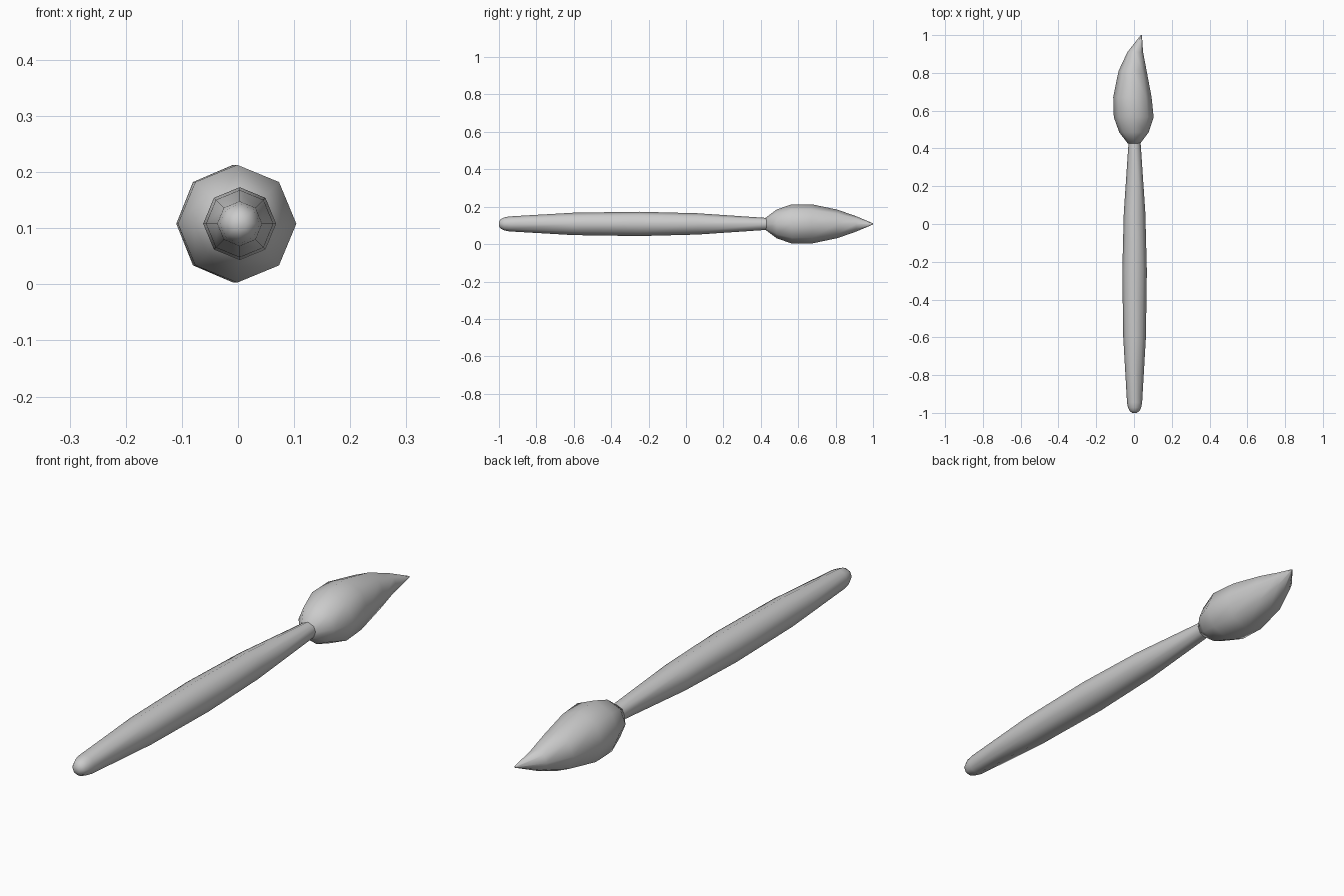
import bpy, bmesh, math

if "Cube" in bpy.data.objects:
    bpy.data.objects.remove(bpy.data.objects["Cube"])

AXIS_Z = 0.108
SIDES = 8


def loft(name, rings):
    """Skin eight-sided rings given as (y, centre x, half width, half height)."""
    bm = bmesh.new()
    loops = []
    for y, cx, rx, rz in rings:
        loops.append([bm.verts.new((cx + rx * math.cos(a), y, AXIS_Z + rz * math.sin(a)))
                      for a in (2 * math.pi * i / SIDES for i in range(SIDES))])
    for a, b in zip(loops, loops[1:]):
        for i in range(SIDES):
            j = (i + 1) % SIDES
            bm.faces.new((a[i], a[j], b[j], b[i]))
    bm.faces.new(loops[0])
    bm.faces.new(loops[-1])
    bmesh.ops.recalc_face_normals(bm, faces=bm.faces)
    mesh = bpy.data.meshes.new(name)
    bm.to_mesh(mesh)
    bm.free()
    obj = bpy.data.objects.new(name, mesh)
    bpy.context.collection.objects.link(obj)
    bpy.ops.object.select_all(action='DESELECT')
    obj.select_set(True)
    bpy.context.view_layer.objects.active = obj
    bpy.ops.object.shade_smooth_by_angle(angle=math.radians(60))
    return obj


# Handle: long tapered grip with a rounded butt
handle = [(-1.0, 0.012), (-0.99, 0.026), (-0.972, 0.035), (-0.945, 0.04),
          (-0.6, 0.06), (-0.25, 0.065), (0.06, 0.057), (0.43, 0.032)]
loft("handle", [(y, 0.003, r, r) for y, r in handle])

# Bristles: swollen tuft whose tip sweeps to one side (y, left x, right x, half height)
tuft = [(0.425, -0.032, 0.032, 0.032), (0.485, -0.078, 0.077, 0.077),
        (0.566, -0.107, 0.104, 0.105), (0.672, -0.110, 0.093, 0.105),
        (0.81, -0.082, 0.067, 0.076), (0.91, -0.035, 0.048, 0.041),
        (1.0, 0.036, 0.042, 0.003)]
loft("bristles", [(y, (l + r) / 2, (r - l) / 2, h) for y, l, r, h in tuft])
